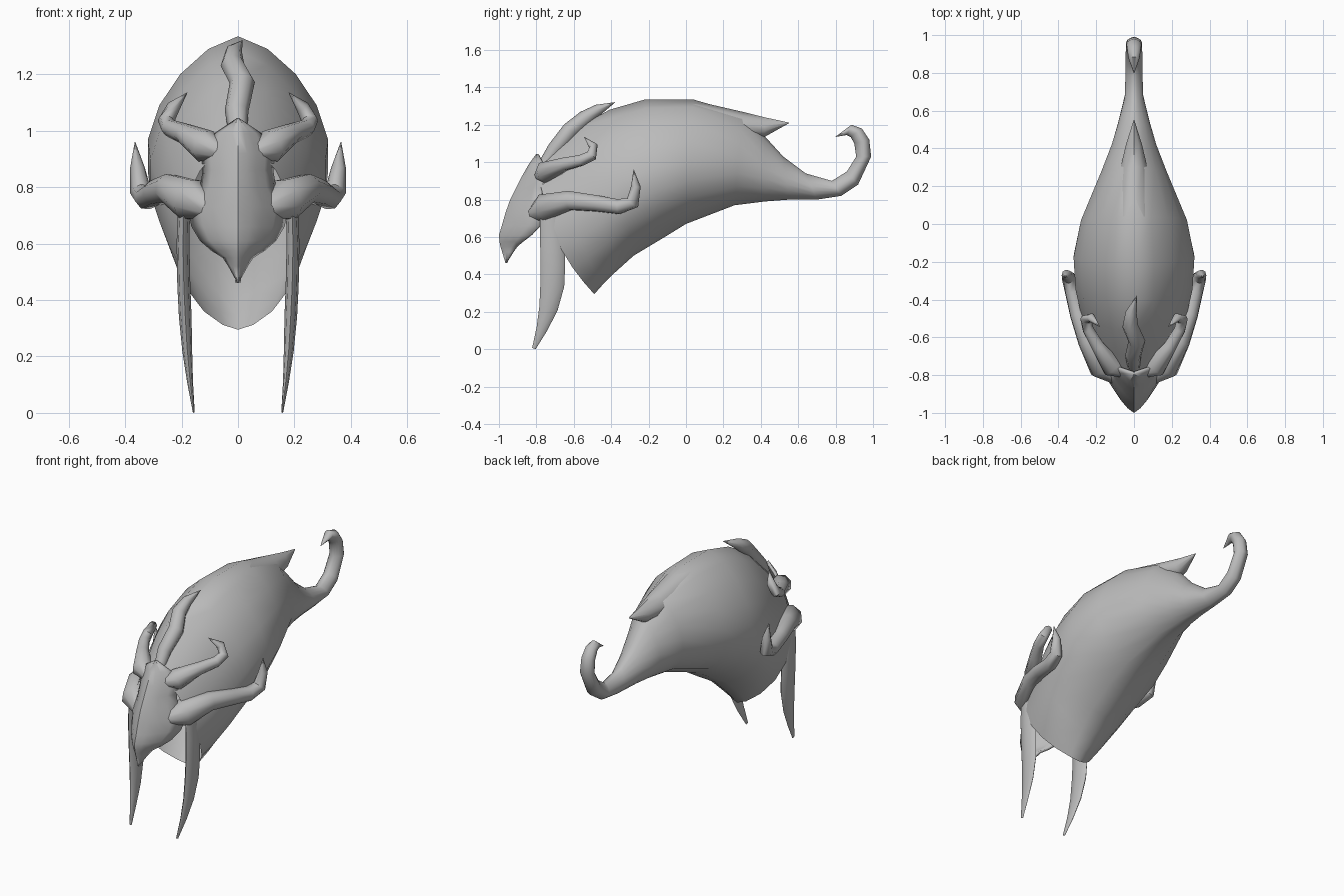
import bpy, bmesh, math
from mathutils import Vector

if "Cube" in bpy.data.objects:
    bpy.data.objects.remove(bpy.data.objects["Cube"])

metal = bpy.data.materials.new("grey_metal")
metal.use_nodes = True
GREY = (0.5, 0.5, 0.5, 1)
metal.diffuse_color = GREY
metal.node_tree.nodes["Principled BSDF"].inputs["Base Color"].default_value = GREY


def skin(name, rings, closed=True, caps=False, angle=50):
    """Bridge equal-length rows of points into a smooth-shaded surface."""
    bm = bmesh.new()
    rows = [[bm.verts.new(p) for p in ring] for ring in rings]
    n = len(rows[0])
    for a, b in zip(rows, rows[1:]):
        for i in range(n if closed else n - 1):
            j = (i + 1) % n
            bm.faces.new((a[i], a[j], b[j], b[i]))
    if caps:
        bm.faces.new(rows[0])
        bm.faces.new(rows[-1])
    bmesh.ops.remove_doubles(bm, verts=bm.verts, dist=0.0005)
    bmesh.ops.recalc_face_normals(bm, faces=bm.faces)
    mesh = bpy.data.meshes.new(name)
    bm.to_mesh(mesh)
    bm.free()
    mesh.materials.append(metal)
    obj = bpy.data.objects.new(name, mesh)
    bpy.context.collection.objects.link(obj)
    bpy.ops.object.select_all(action='DESELECT')
    obj.select_set(True)
    bpy.context.view_layer.objects.active = obj
    bpy.ops.object.shade_smooth_by_angle(angle=math.radians(angle))
    return obj


def hoop(top_y, top_z, low_y, low_z, half_width, bulge=0, n=18):
    """Section hung between a top and a bottom point, widest below its middle."""
    pts = []
    for i in range(n):
        a = math.tau * i / n
        t = ((1 - math.cos(a)) / 2) ** 0.8
        s = math.sin(a)
        width = abs(s) ** (1.3 if math.cos(a) < 0 else 1.05)
        pts.append((math.copysign(half_width * width, s),
                    top_y + (low_y - top_y) * t - bulge * s * s,
                    top_z + (low_z - top_z) * t))
    return pts


def horn(name, path, flat=1.0, side=1, n=8):
    """Tapered tube through (x, y, z, radius) points; flat squeezes it in x."""
    pts = [Vector((side * p[0], p[1], p[2])) for p in path]
    rings = []
    ref = Vector((1, 0, 0))
    for i, p in enumerate(pts):
        d = (pts[min(i + 1, len(pts) - 1)] - pts[max(i - 1, 0)]).normalized()
        u = (ref - d * ref.dot(d)).normalized()
        v = d.cross(u)
        r = max(path[i][3], 0.001)
        rings.append([p + u * (r * flat * math.cos(math.tau * k / n))
                      + v * (r * math.sin(math.tau * k / n)) for k in range(n)])
        ref = u
    return skin(name, rings, caps=True)


# Hood: open at the face, sweeping back into a curled tail
hood = [
    (-.80, .98, -.49, .295, .215, .07),
    (-.70, 1.07, -.45, .34, .25, .03),
    (-.57, 1.19, -.38, .41, .285),
    (-.41, 1.28, -.28, .50, .315),
    (-.22, 1.335, -.13, .59, .325),
    (.04, 1.335, 0, .67, .285),
    (.30, 1.26, .26, .77, .175),
    (.42, 1.14, .42, .79, .12),
    (.52, 1.03, .55, .80, .085),
    (.64, .94, .70, .80, .05),
    (.78, .90, .83, .82, .045),
    (.86, .95, .92, .88, .045),
    (.91, 1.03, .99, 1.03, .043),
    (.90, 1.10, .98, 1.12, .04),
    (.88, 1.135, .94, 1.18, .035),
    (.86, 1.145, .885, 1.20, .028),
    (.80, 1.135, .80, 1.137, .002),
]
skin("hood", [hoop(*h) for h in hood])

# Backward spike on the crown of the hood
spike = [(.04, 1.33, .04, 1.2, .1), (.3, 1.27, .3, 1.12, .075),
         (.42, 1.24, .42, 1.135, .045), (.55, 1.212, .55, 1.208, .002)]
skin("crown_spike", [hoop(*s, n=10) for s in spike], caps=True)

# Beaked face mask: rows of (height, front y, half width, edge y)
mask_rows = [
    (1.045, -.80, .004, -.79), (.99, -.84, .085, -.765), (.92, -.88, .13, -.745),
    (.86, -.91, .125, -.77), (.80, -.94, .135, -.775), (.73, -.965, .18, -.755),
    (.66, -.985, .165, -.785), (.61, -1.0, .135, -.83), (.575, -.997, .095, -.87),
    (.55, -.992, .055, -.9), (.52, -.983, .035, -.925), (.46, -.965, .002, -.963),
]
steps = [i / 4 for i in range(-4, 5)]
mask = skin("face_mask", [[(w * s, f + (e - f) * abs(s) ** 1.4, z) for s in steps]
                          for z, f, w, e in mask_rows], closed=False)
thick = mask.modifiers.new("thickness", 'SOLIDIFY')
thick.thickness = 0.015
thick.offset = -1

# Wavy crest up the forehead
horn("forehead_crest", [
    (0, -.77, .97, .03), (-.005, -.70, 1.07, .042), (.015, -.62, 1.17, .045),
    (-.02, -.54, 1.235, .042), (-.015, -.47, 1.28, .03), (.015, -.38, 1.32, 0)])

# Paired horns and tusks, rooted behind the mask
brow = [(.05, -.79, .92, .025), (.115, -.755, .945, .06), (.19, -.65, .99, .037),
        (.242, -.56, 1.01, .031), (.255, -.505, 1.035, .03),
        (.228, -.495, 1.085, .024), (.18, -.545, 1.135, 0)]
cheek = [(.09, -.82, .72, .035), (.165, -.755, .755, .078), (.245, -.62, .795, .054),
         (.295, -.48, .78, .046), (.325, -.36, .762, .042), (.345, -.285, .785, .038),
         (.357, -.268, .87, .026), (.365, -.28, .96, 0)]
tusk = [(.19, -.72, .78, .06), (.195, -.715, .60, .065), (.192, -.712, .45, .066),
        (.187, -.715, .34, .064), (.18, -.735, .22, .05), (.17, -.77, .11, .03),
        (.157, -.813, .004, .01)]
for side, label in ((1, "left"), (-1, "right")):
    horn(label + "_brow_horn", brow, side=side)
    horn(label + "_cheek_horn", cheek, side=side)
    horn(label + "_tusk", tusk, flat=0.35, side=side)
